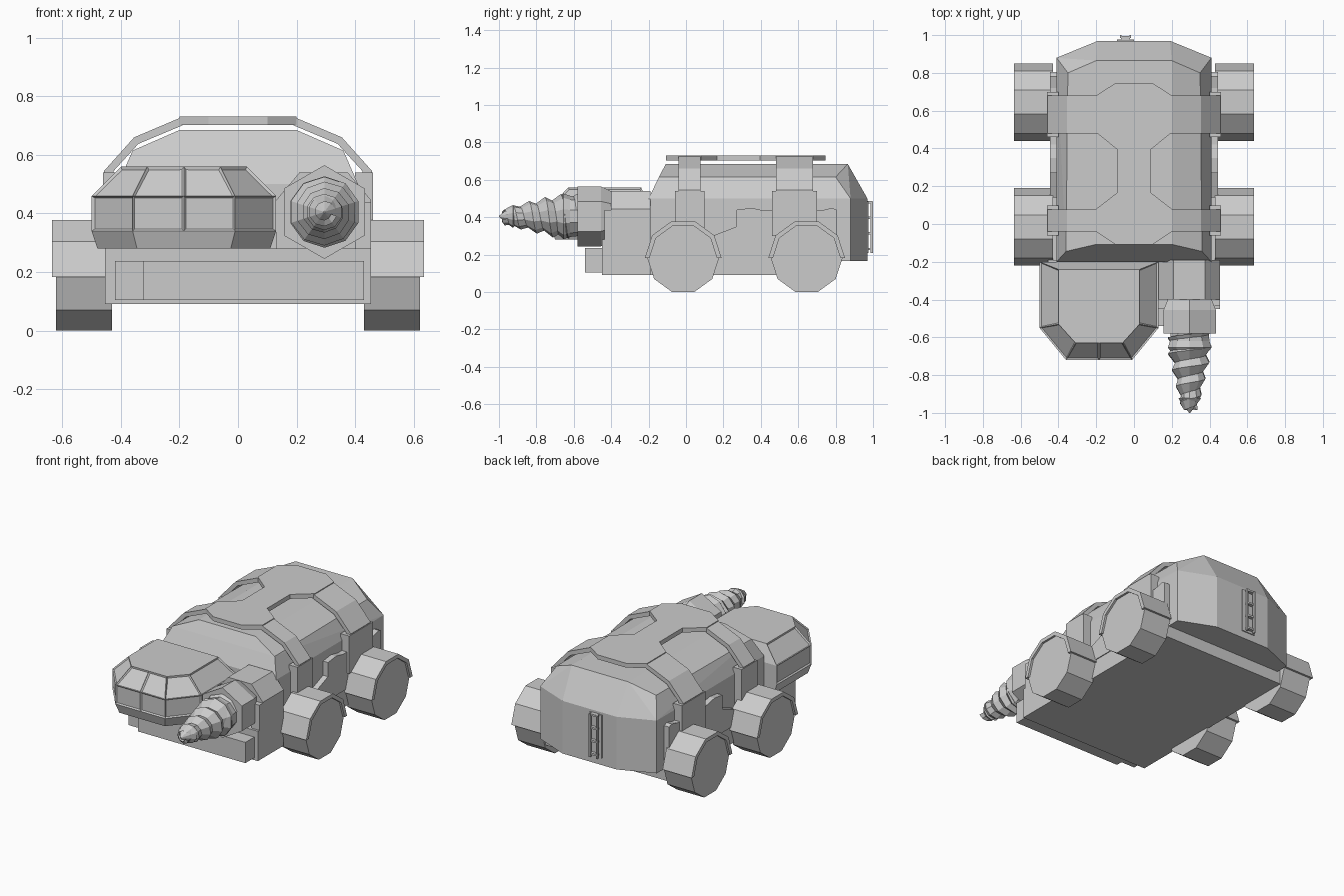
import bpy, bmesh
from math import sin, cos, pi, radians
from mathutils import Vector

if "Cube" in bpy.data.objects:
    bpy.data.objects.remove(bpy.data.objects["Cube"])


def finish(name, bm):
    bmesh.ops.remove_doubles(bm, verts=bm.verts, dist=1e-5)
    bmesh.ops.recalc_face_normals(bm, faces=bm.faces)
    me = bpy.data.meshes.new(name)
    bm.to_mesh(me)
    bm.free()
    ob = bpy.data.objects.new(name, me)
    bpy.context.collection.objects.link(ob)
    return ob


def loft(name, rings, caps=True, done=True):
    bm = bmesh.new()
    vs = [[bm.verts.new(p) for p in r] for r in rings]
    n = len(rings[0])
    for a, b in zip(vs, vs[1:]):
        for i in range(n):
            j = (i + 1) % n
            bm.faces.new((a[i], a[j], b[j], b[i]))
    if caps:
        bm.faces.new(vs[0])
        bm.faces.new(vs[-1])
    return finish(name, bm) if done else bm


def prism(name, pts, axis, lo, hi):
    def put(p, t):
        q = list(p)
        q.insert(axis, t)
        return q
    return loft(name, [[put(p, t) for p in pts] for t in (lo, hi)])


def box(name, x0, x1, y0, y1, z0, z1):
    return prism(name, [(x0, y0), (x1, y0), (x1, y1), (x0, y1)], 2, z0, z1)


def ring_y(x, z, r, y, n, a0):
    return [(x + r * cos(a0 + 2 * pi * i / n), y, z + r * sin(a0 + 2 * pi * i / n)) for i in range(n)]


# main hull (convex, symmetric)
bm = bmesh.new()
half = [(.41, -.2, .165), (.41, -.2, .5), (.36, -.145, .615), (.2, -.108, .685),
        (.41, .88, .165), (.41, .88, .5), (.35, .80, .615), (.2, .865, .685),
        (.19, .97, .165), (.19, .97, .5)]
for x, y, z in half:
    for s in (1, -1):
        bm.verts.new((s * x, y, z))
bmesh.ops.convex_hull(bm, input=bm.verts)
bmesh.ops.dissolve_limit(bm, angle_limit=radians(2), verts=bm.verts, edges=bm.edges)
finish("main_hull", bm)

# chassis and bumper
box("chassis", -.44, .44, -.45, .80, .09, .27)
box("chassis_front", -.455, .455, -.45, -.19, .09, .28)
box("bumper_back", -.42, .43, -.5, -.45, .105, .237)
box("bumper_front", -.325, .43, -.54, -.5, .105, .237)

# wheels, fenders, side panels
for s, side in ((1, "right"), (-1, "left")):
    for yc, end in ((-.015, "front"), (.645, "rear")):
        def arc(r, k):
            return [(yc + r * cos(2 * pi * i / 10), .183 + r * sin(2 * pi * i / 10)) for i in range(k)]
        prism(f"wheel_{end}_{side}", arc(.192, 10), 0, s * .43, s * .622)
        prism(f"fender_{end}_{side}", arc(.205, 6) + arc(.18, 6)[::-1], 0, s * .43, s * .635)
    prism(f"side_panel_{side}", [(.14, .2), (.14, .30), (.27, .35), (.27, .44), (.35, .45), (.42, .435),
                                 (.72, .435), (.78, .45), (.805, .44), (.805, .2)], 0, s * .40, s * .445)

# roof ribs wrapping over the hull
outer = [(.458, .3), (.458, .545), (.355, .66), (.19, .73)]
inner = [(.41, .3), (.425, .545), (.34, .638), (.185, .703)]
side_arch = lambda p: p + [(-x, z) for x, z in p[::-1]]
prism_pts = side_arch(outer) + side_arch(inner)[::-1]
for name, lo, hi in (("roof_rib_front", -.04, .078), ("roof_rib_rear", .48, .68)):
    prism(name, prism_pts, 1, lo, hi)
    for s in (1, -1):
        box(name + "_foot", s * .40, s * .461, lo - .02, hi + .02, .3, .54)

# roof spine plate joining the ribs
h = [(.1, .745), (.2, .68), (.2, .485), (.09, .395), (.09, .165), (.2, .08), (.2, -.04), (.1, -.108)]
prism("roof_spine", h + [(-x, y) for x, y in h[::-1]], 2, .703, .731)

# cabin with inset windows
cx = -.185


def cabin_ring(w, wf, ym, yf, yb, z):
    p = [(w, yb), (w, ym), (wf, yf), (0, yf), (-wf, yf), (-w, ym), (-w, yb)]
    return [(cx + x, y, z) for x, y in p]


bm = loft("cabin", [cabin_ring(.295, .16, -.54, -.70, -.2, .28),
                    cabin_ring(.315, .175, -.55, -.72, -.2, .34),
                    cabin_ring(.315, .175, -.55, -.72, -.2, .46),
                    cabin_ring(.215, .125, -.53, -.63, -.24, .56)], done=False)
bmesh.ops.recalc_face_normals(bm, faces=bm.faces)
panes = [f for f in bm.faces if f.calc_center_median().z > .36 and f.normal.z < .9
         and f.calc_center_median().y < -.3]
bmesh.ops.inset_individual(bm, faces=panes, thickness=.01, depth=-.008)
finish("cabin", bm)

# drill mount and housing
dx, dz = .295, .405
prism("drill_mount", [(.13, .27), (.455, .27), (.455, .445), (.375, .54), (.21, .54), (.13, .445)], 1, -.40, -.19)
box("drill_mount_cheek", .40, .455, -.435, -.2, .27, .44)
loft("drill_housing", [ring_y(dx, dz, r, y, 6, pi / 2) for r, y in ((.16, -.58), (.16, -.455), (.125, -.38))])

# spiral drill bit: a ridge and a groove helix
bm = bmesh.new()
n, turns, pitch, y0 = 10, 4, .086, -.565


def helix(shift, depth):
    out = []
    for k in range(n * (turns + 1)):
        y = y0 - pitch * (k / n + shift)
        r = min(.118, max(.006, (y + 1.16) * .25)) * depth
        a = 2 * pi * k / n + pi / 10
        out.append(bm.verts.new((dx + r * cos(a), max(y, -.985), dz + r * sin(a))))
    return out


ridge, groove = helix(0, 1.02), helix(.55, .76)
for k in range(len(ridge) - 1):
    bm.faces.new((ridge[k], ridge[k + 1], groove[k + 1], groove[k]))
    if k + n + 1 < len(ridge):
        bm.faces.new((groove[k], groove[k + 1], ridge[k + n + 1], ridge[k + n]))
finish("drill_bit", bm)
loft("drill_collar", [ring_y(dx, dz, r, y, n, pi / 10) for r, y in ((.105, -.57), (.11, -.62), (.122, -.655), (.09, -.69))])
loft("drill_tip", [ring_y(dx, dz, r, y, n, pi / 10) for r, y in ((.03, -.90), (.062, -.925), (.003, -1.0))])

# rear ladder
box("ladder_plate", -.09, 0, .968, .976, .21, .485)
for i, x in enumerate((-.075, -.025)):
    box(f"ladder_rail_{i}", x, x + .01, .986, 1.0, .21, .485)
for i in range(4):
    z = .225 + i * .083
    box(f"ladder_rung_{i}", -.07, -.02, .97, .996, z, z + .012)
